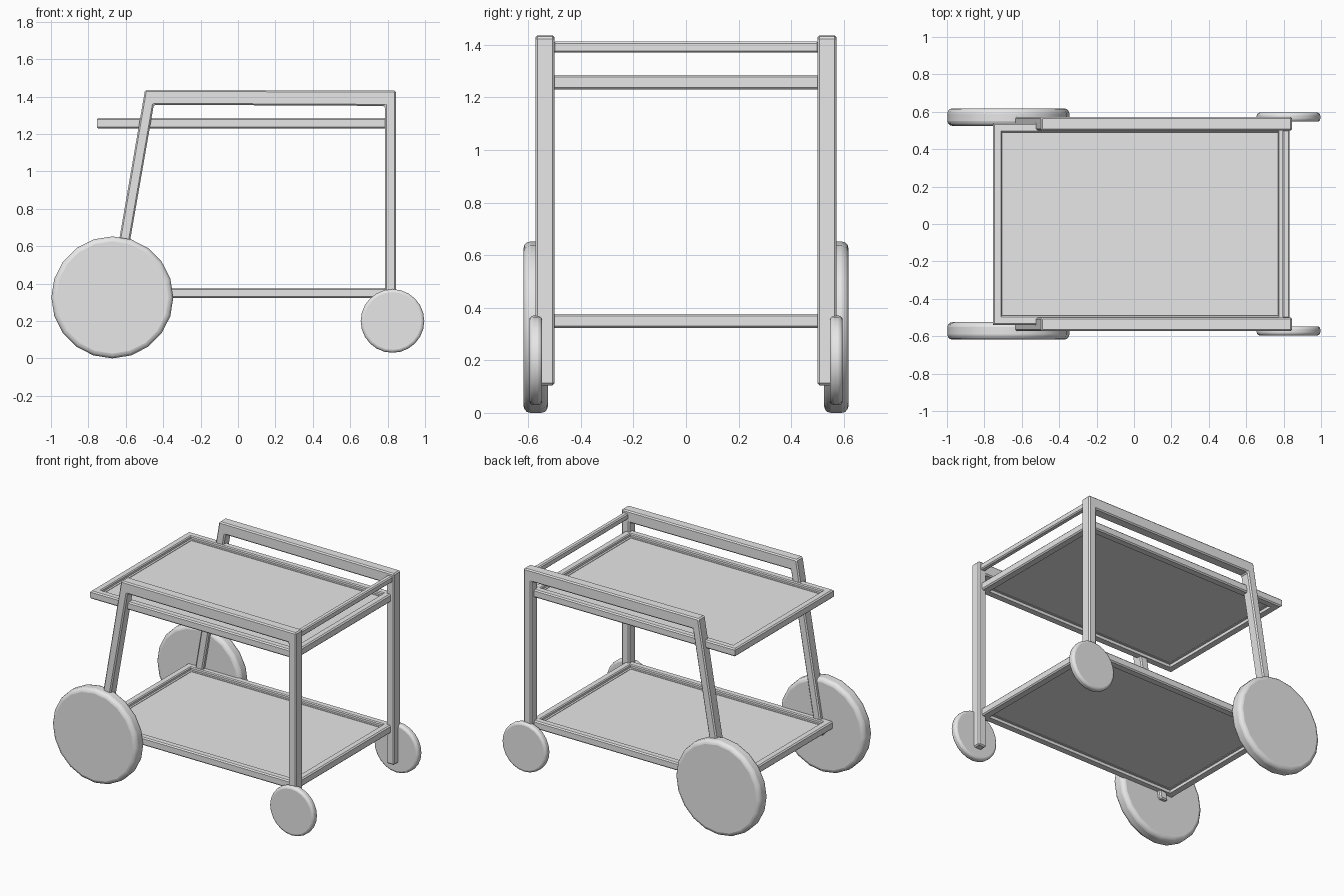
import bpy, bmesh, math

cube = bpy.data.objects.get("Cube")
if cube:
    bpy.data.objects.remove(cube, do_unlink=True)

grey = bpy.data.materials.new("plain_grey")
grey.use_nodes = True
grey.diffuse_color = (0.8, 0.8, 0.8, 1)
grey.node_tree.nodes["Principled BSDF"].inputs["Base Color"].default_value = (0.8, 0.8, 0.8, 1)


def finish(name, bm, bevel=0, segments=1, smooth=False):
    bmesh.ops.recalc_face_normals(bm, faces=bm.faces[:])
    mesh = bpy.data.meshes.new(name)
    bm.to_mesh(mesh)
    bm.free()
    mesh.materials.append(grey)
    obj = bpy.data.objects.new(name, mesh)
    bpy.context.collection.objects.link(obj)
    if bevel:
        mod = obj.modifiers.new("rounded_edges", 'BEVEL')
        mod.width, mod.segments = bevel, segments
        mod.limit_method = 'ANGLE'
        mod.angle_limit = math.radians(40)
    if smooth:
        bpy.ops.object.select_all(action='DESELECT')
        obj.select_set(True)
        bpy.context.view_layer.objects.active = obj
        bpy.ops.object.shade_smooth_by_angle(angle=math.radians(35))
    return obj


def prism(name, outline, y0, y1, **kw):
    """Extrude an x-z outline between two y positions."""
    bm = bmesh.new()
    face = bm.faces.new([bm.verts.new((x, y0, z)) for x, z in outline])
    out = bmesh.ops.extrude_face_region(bm, geom=[face])
    verts = [v for v in out["geom"] if isinstance(v, bmesh.types.BMVert)]
    bmesh.ops.translate(bm, verts=verts, vec=(0, y1 - y0, 0))
    return finish(name, bm, **kw)


def rect(x0, x1, z0, z1):
    return [(x0, z0), (x1, z0), (x1, z1), (x0, z1)]


def circle(cx, cz, r, sides):
    return [(cx + r * math.sin(math.tau * i / sides),
             cz + r * math.cos(math.tau * i / sides)) for i in range(sides)]


# Tray: a stepped rim profile swept round a rectangle, with a thin panel inside
X0, X1, HALF_Y = -0.755, 0.82, 0.54
RIM = [(0, .008), (0, .047), (.008, .055), (.044, .055), (.05, .049), (.05, .035),
       (.064, .035), (.064, .02), (.05, .02), (.05, 0), (.008, 0)]


def tray(name, z):
    bm = bmesh.new()
    rings = []
    for d, h in RIM:
        corners = [(X0 + d, -HALF_Y + d), (X1 - d, -HALF_Y + d),
                   (X1 - d, HALF_Y - d), (X0 + d, HALF_Y - d)]
        rings.append([bm.verts.new((x, y, z + h)) for x, y in corners])
    for i, a in enumerate(rings):
        b = rings[(i + 1) % len(rings)]
        for j in range(4):
            k = (j + 1) % 4
            bm.faces.new((a[j], a[k], b[k], b[j]))
    finish(name + "_rim", bm)
    prism(name + "_panel", rect(X0 + .055, X1 - .055, z + .023, z + .032),
          -HALF_Y + .055, HALF_Y - .055)


tray("upper_tray", 1.23)
tray("lower_tray", 0.322)

# Side frames: front leg, top bar and slanted rear leg in one outline
FRAME = [(.845, .105), (.845, 1.431), (-.497, 1.436), (-.698, .27),
         (-.64, .27), (-.45, 1.356), (.785, 1.35), (.785, .105)]

for side, s in (("left", 1), ("right", -1)):
    prism(side + "_frame", FRAME, s * 0.5, s * 0.573, bevel=0.008)
    # Wheels with rounded tyres
    prism(side + "_large_wheel", circle(-.672, .326, .326, 20), s * 0.525, s * 0.618,
          bevel=0.026, segments=3, smooth=True)
    prism(side + "_small_wheel", circle(.826, .2, .17, 24), s * 0.547, s * 0.596,
          bevel=0.016, segments=3, smooth=True)

# Push handle between the frames
prism("push_handle", rect(.795, .832, 1.37, 1.412), -0.505, 0.505, bevel=0.007)
